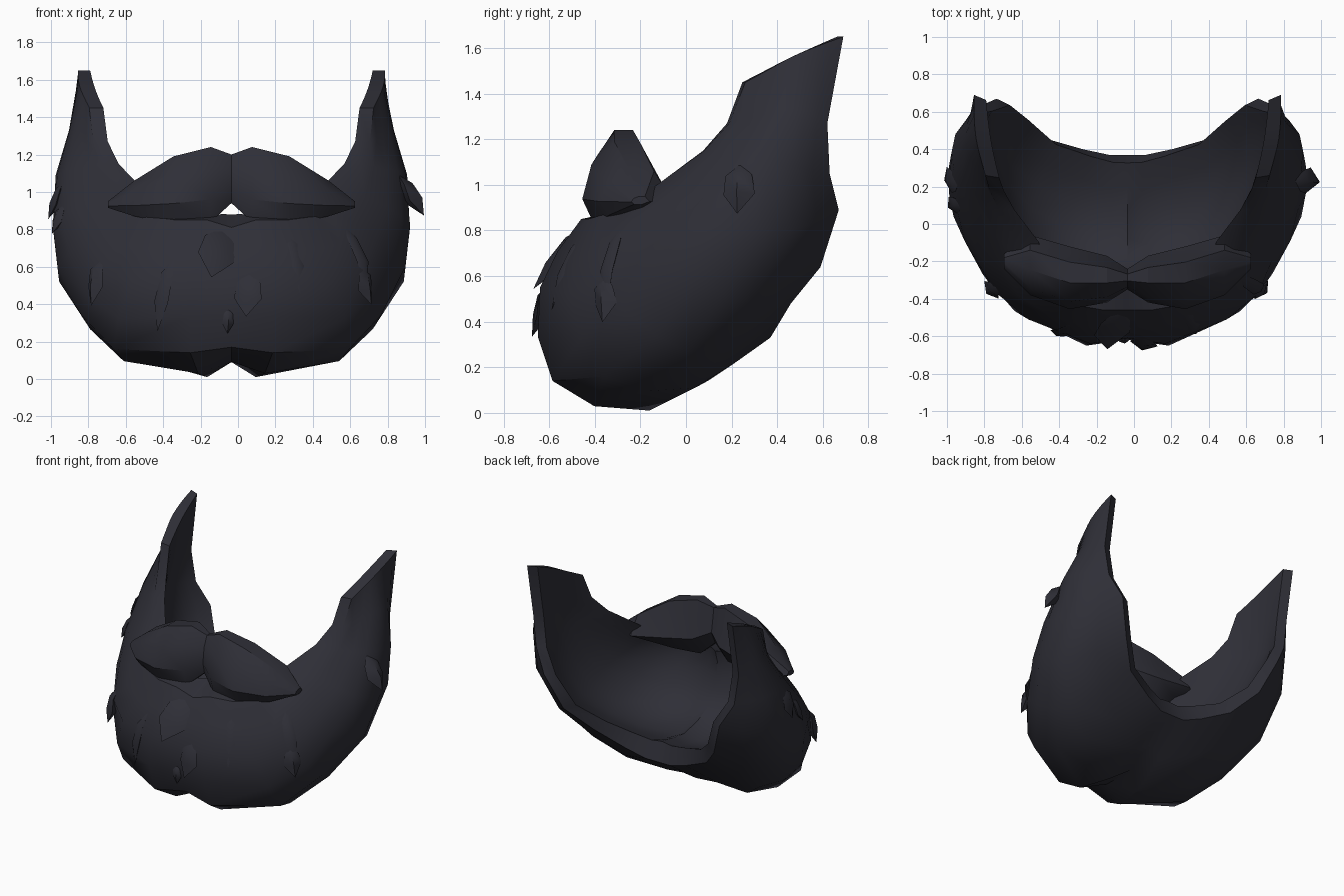
import bpy
import math
from mathutils import Vector
from mathutils.bvhtree import BVHTree

cube = bpy.data.objects.get("Cube")
if cube:
    bpy.data.objects.remove(cube, do_unlink=True)

AXIS = -0.035  # the symmetry plane sits slightly off centre
RIM = 0.07     # thickness of the beard's open edges
SAG = 0.43     # how far the hollow follows the outside

# Charcoal hair colour
hair = bpy.data.materials.new("charcoal_hair")
hair.use_nodes = True
shade = (0.028, 0.028, 0.038, 1.0)
hair.diffuse_color = shade
hair.node_tree.nodes["Principled BSDF"].inputs["Base Color"].default_value = shade
hair.node_tree.nodes["Principled BSDF"].inputs["Roughness"].default_value = 0.8


def make_object(name, verts, faces, angle=35):
    mesh = bpy.data.meshes.new(name)
    mesh.from_pydata([tuple(v) for v in verts], [], faces)
    mesh.materials.append(hair)
    obj = bpy.data.objects.new(name, mesh)
    bpy.context.collection.objects.link(obj)
    bpy.ops.object.select_all(action="DESELECT")
    obj.select_set(True)
    bpy.context.view_layer.objects.active = obj
    bpy.ops.object.shade_smooth_by_angle(angle=math.radians(angle))


def grid_faces(rows, cols, closed=False):
    last = cols if closed else cols - 1
    return [(i * cols + j, (i + 1) * cols + j,
             (i + 1) * cols + (j + 1) % cols, i * cols + (j + 1) % cols)
            for i in range(rows - 1) for j in range(last)]


def refine(points):
    """Insert a Catmull-Rom midpoint between neighbouring points."""
    p = [Vector(q) for q in points]
    p = [2 * p[0] - p[1]] + p + [2 * p[-1] - p[-2]]
    out = []
    for a, b, c, d in zip(p, p[1:], p[2:], p[3:]):
        out += [b, (9 * (b + c) - a - d) / 16]
    return out + [p[-2]]


def mirrored(points):
    return [(-x, y, z) for x, y, z in points]


def hollow(row):
    """Inner side of a band: inset rims, widest at the chin, joined by a shallower curve."""
    n = len(row) - 1
    inset = []
    for j, p in enumerate(row):
        chin = max(0, 1 - abs(p.x) / 0.8)
        depth = RIM + chin * (0.12 if j == 0 else 0.07)
        inward = Vector((0, p.y / 2, max(0.9, p.z))) - p
        inset.append(p + depth * inward.normalized())
    return [inset[0].lerp(inset[-1], j / n).lerp(p, SAG if 0 < j < n else 1)
            for j, p in enumerate(inset)]


# Beard: bands running from the front rim, over the outside, to the rear rim
bands = [
    [(.76, .26, 1.45), (.79, .37, 1.51), (.81, .46, 1.56), (.82, .58, 1.61), (.82, .69, 1.65)],
    [(.74, .19, 1.27), (.81, .3, 1.3), (.865, .42, 1.33), (.86, .53, 1.32), (.82, .62, 1.27)],
    [(.69, .08, 1.15), (.83, .17, 1.12), (.93, .3, 1.1), (.92, .48, 1.08), (.79, .63, 1.05)],
    [(.58, -.1, 1.02), (.83, 0, .92), (.955, .17, .82), (.91, .46, .8), (.7, .67, .89)],
    [(.53, -.24, .92), (.77, -.2, .75), (.93, .04, .6), (.86, .29, .48), (.6, .59, .64)],
    [(.45, -.36, .87), (.7, -.37, .58), (.8, -.13, .34), (.67, .15, .25), (.45, .46, .48)],
    [(.3, -.43, .85), (.53, -.51, .52), (.63, -.36, .16), (.48, .04, .11), (.24, .4, .38)],
    [(.13, -.46, .85), (.2, -.64, .55), (.22, -.585, .14), (.13, -.16, .01), (.1, .37, .33)],
    [(0, -.46, .81), (0, -.61, .52), (0, -.55, .17), (0, -.07, .09), (0, .37, .33)],
]
bands += [mirrored(b) for b in reversed(bands[:-1])]
rows = [refine(b) for b in bands]
shift = Vector((AXIS, 0, 0))
skin = [v + shift for row in rows for v in row]
count, width = len(rows), len(rows[0])
surface = BVHTree.FromPolygons(skin, grid_faces(count, width))

loop = 2 * width
verts = [v + shift for row in rows for v in row + hollow(row)[::-1]]
faces = grid_faces(count, loop, closed=True)
for j in range(width - 1):
    cap = (j, j + 1, loop - 2 - j, loop - 1 - j)
    faces += [cap, tuple(k + (count - 1) * loop for k in reversed(cap))]
make_object("beard", verts, faces)

# Moustache: half offset, back, front, top, bottom
rings = [(0, -.24, -.35, 1.2, .94), (.11, -.17, -.42, 1.24, .84), (.31, -.12, -.455, 1.19, .83),
         (.52, -.06, -.38, 1.06, .87), (.66, -.16, -.24, .95, .915)]
section = [(0, .3), (.12, .72), (.42, 1), (.75, 1), (.9, .6), (1, .35), (.6, 0), (.15, 0)]
for side, name in ((1, "moustache_left"), (-1, "moustache_right")):
    verts = [(AXIS + side * h, front + u * (back - front), low + v * (top - low))
             for h, back, front, top, low in rings for u, v in section]
    n = len(section)
    faces = grid_faces(len(rings), n, closed=True)
    faces += [tuple(reversed(range(n))), tuple(range(len(verts) - n, len(verts)))]
    if side > 0:
        faces = [tuple(reversed(f)) for f in faces]
    make_object(name, verts, faces, 30)


def lock(name, root, tip, width, lift):
    """Pointed tuft lying on the beard, its tip lifted off the surface."""
    a, na, _, _ = surface.find_nearest(Vector(root))
    b, nb, _, _ = surface.find_nearest(Vector(tip))
    out = (na + nb).normalized()
    across = (b - a).cross(out).normalized() * width / 2
    sunk = out * 0.03
    verts = [a - sunk * 0.3]
    for t, w, k in ((.25, .85, .6), (.6, 1, 1)):
        mid = surface.find_nearest(a.lerp(b, t))[0]
        edge = mid + out * lift * k * 0.3
        verts += [edge - across * w, mid + out * lift * k, edge + across * w, mid - sunk]
    verts.append(b + out * lift)
    faces = [(0, 1 + j, 1 + (j + 1) % 4) for j in range(4)]
    faces += [(1 + j, 5 + j, 5 + (j + 1) % 4, 1 + (j + 1) % 4) for j in range(4)]
    faces += [(5 + j, 9, 5 + (j + 1) % 4) for j in range(4)]
    # turn the faces outward
    faces = [f if (Vector(verts[f[1]]) - verts[f[0]]).cross(
        Vector(verts[f[2]]) - verts[f[0]]).dot(
        sum((verts[i] for i in f), Vector()) / len(f) - (a + b) / 2) > 0
        else tuple(reversed(f)) for f in faces]
    make_object(name, verts, faces, 50)


# Raised tufts
lock("chin_lock_upper", (-.07, -.52, .84), (-.15, -.63, .53), .2, .045)
lock("chin_lock_lower", (.06, -.62, .58), (.05, -.64, .33), .15, .045)
lock("chin_lock_small", (-.05, -.62, .38), (-.06, -.6, .24), .06, .03)
lock("cheek_lock_right", (-.72, -.32, .64), (-.77, -.35, .38), .12, .05)
lock("cheek_lock_left", (.66, -.35, .6), (.7, -.35, .38), .12, .05)
lock("side_lock_right", (-.95, .23, 1.06), (-.99, .24, .85), .14, .03)
lock("side_lock_left", (.88, .23, 1.1), (.93, .24, .86), .14, .08)
lock("jaw_lock_right", (-.95, .1, .95), (-.97, .1, .77), .1, .03)

# Long flat strands
lock("strand_right", (-.35, -.56, .66), (-.44, -.58, .24), .08, .02)
lock("strand_left", (.28, -.5, .82), (.34, -.6, .45), .08, .02)
lock("strand_outer_left", (.58, -.3, .85), (.7, -.35, .45), .08, .025)
